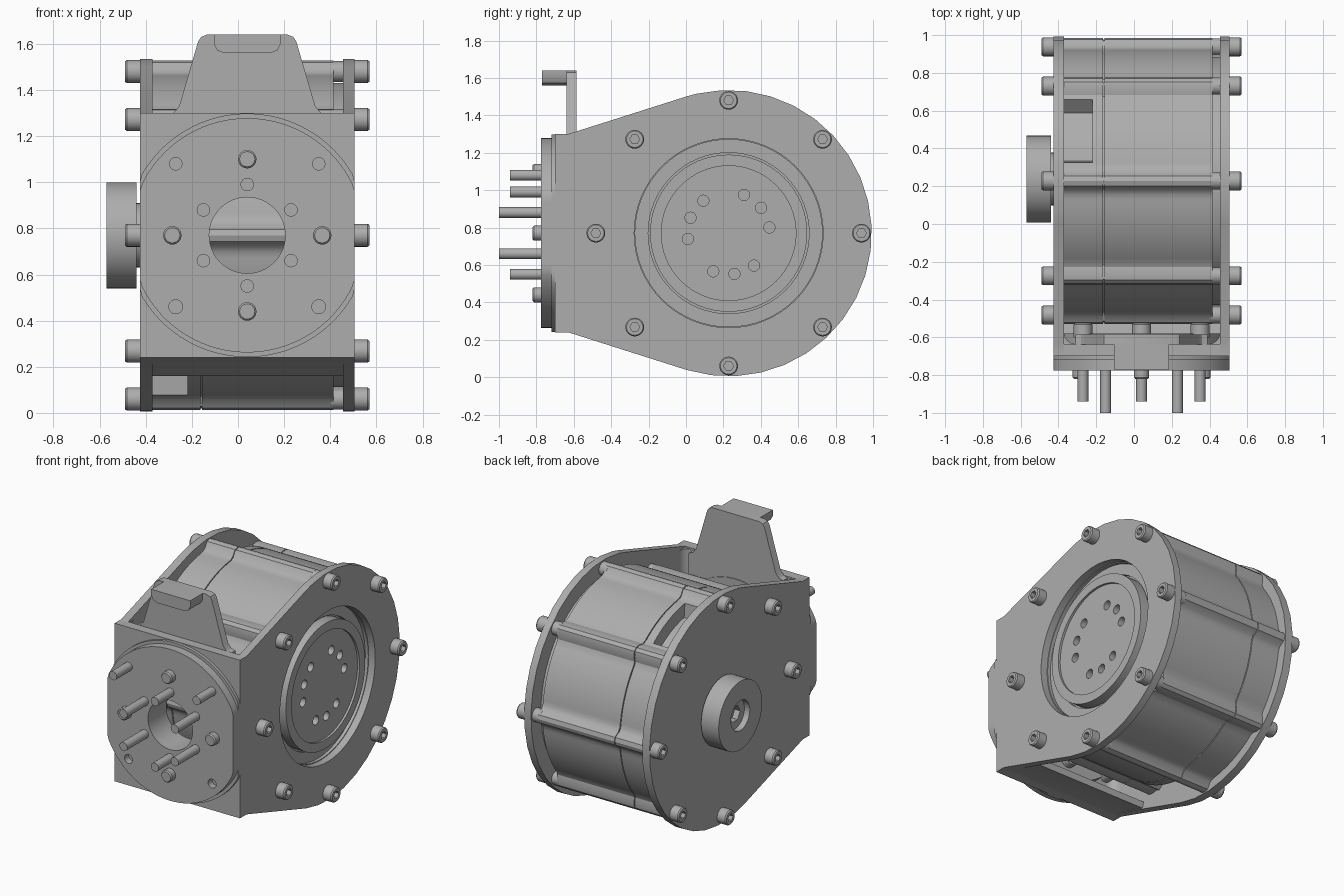
import bpy, bmesh, math
from math import sin, cos, radians, pi

if "Cube" in bpy.data.objects:
    bpy.data.objects.remove(bpy.data.objects["Cube"])

CY, CZ, CX = 0.228, 0.77, 0.04      # drum axis (y, z) and front disc axis (x)
grey = bpy.data.materials.new("machined_grey")
grey.diffuse_color = (0.42, 0.42, 0.42, 1)
grey.use_nodes = True
grey.node_tree.nodes["Principled BSDF"].inputs["Base Color"].default_value = grey.diffuse_color


def place(axis, u, v, h):
    return {"x": (h, u, v), "y": (u, h, v), "z": (u, v, h)}[axis]


def finish(name, bm):
    bmesh.ops.recalc_face_normals(bm, faces=bm.faces)
    me = bpy.data.meshes.new(name)
    bm.to_mesh(me)
    bm.free()
    me.materials.append(grey)
    ob = bpy.data.objects.new(name, me)
    bpy.context.collection.objects.link(ob)
    return ob


def prism(name, axis, pts, a, b):
    """Extrude a 2D outline along an axis."""
    bm = bmesh.new()
    lo = [bm.verts.new(place(axis, u, v, a)) for u, v in pts]
    hi = [bm.verts.new(place(axis, u, v, b)) for u, v in pts]
    bm.faces.new(lo)
    bm.faces.new(hi)
    n = len(pts)
    for i in range(n):
        j = (i + 1) % n
        bm.faces.new((lo[i], lo[j], hi[j], hi[i]))
    return finish(name, bm)


def box(name, x, y, z):
    return prism(name, "z", [(x[0], y[0]), (x[1], y[0]), (x[1], y[1]), (x[0], y[1])], *z)


def lathe(name, axis, c, prof, n=32, ring=False, hexed=()):
    """Turn (radius, height) points about an axis; listed rings become hexagons."""
    bm = bmesh.new()
    rows = []
    for k, (r, h) in enumerate(prof):
        row = []
        for i in range(n):
            t = 2 * pi * i / n
            q = r * cos(pi / 6) / cos(t % (pi / 3) - pi / 6) if k in hexed else r
            row.append(bm.verts.new(place(axis, c[0] + q * cos(t), c[1] + q * sin(t), h)))
        rows.append(row)
    pairs = list(zip(rows, rows[1:])) + ([(rows[-1], rows[0])] if ring else [])
    for p, q in pairs:
        for i in range(n):
            j = (i + 1) % n
            bm.faces.new((p[i], p[j], q[j], q[i]))
    if not ring:
        bm.faces.new(rows[0])
        bm.faces.new(rows[-1])
    return finish(name, bm)


def cyl(name, axis, c, r, a, b, n=24):
    return lathe(name, axis, c, [(r, a), (r, b)], n)


def cut(ob, cutters):
    """Subtract the cutters and remove them."""
    for c in cutters:
        m = ob.modifiers.new("cut", "BOOLEAN")
        m.operation, m.solver, m.object = "DIFFERENCE", "EXACT", c
    dg = bpy.context.evaluated_depsgraph_get()
    me = bpy.data.meshes.new_from_object(ob.evaluated_get(dg))
    ob.modifiers.clear()
    ob.data = me
    for c in cutters:
        bpy.data.objects.remove(c)


def screw(name, axis, c, base, top, r=0.05):
    """Cap screw with a hexagonal socket."""
    d = 1 if top > base else -1
    lathe(name, axis, c, [(r, base), (r, top - d * 0.008), (r - 0.006, top),
                          (r * 0.52, top), (r * 0.52, top - d * 0.03)], 24, hexed=(3, 4))


# side plates: round at the back, tapering to the front
R = 0.765
arc = [(CY + R * cos(radians(a)), CZ + R * sin(radians(a))) for a in range(-107, 108, 10)]
arc += [(CY + R * cos(radians(107)), CZ + R * sin(radians(107)))]
outline = arc + [(-0.63, 1.30), (-0.70, 1.30), (-0.70, 0.24), (-0.63, 0.24)]
prism("left_side_plate", "x", outline, -0.425, -0.37)
right = prism("right_side_plate", "x", outline, 0.455, 0.505)
cut(right, [cyl("cutter", "x", (CY, CZ), 0.505, 0.4, 0.6, 64)])

# front plate of the bracket with a central bore and filleted inner corners
front = box("front_plate", (-0.40, 0.48), (-0.70, -0.635), (0.24, 1.30))
cut(front, [cyl("cutter", "y", (CX, CZ), 0.165, -0.9, -0.4, 48)])
for side, x0, s in (("left", -0.37, 1), ("right", 0.455, -1)):
    q = [(x0 + s * 0.06 * (1 - cos(t * pi / 12)), -0.635 + 0.06 * (1 - sin(t * pi / 12)))
         for t in range(7)]
    prism(side + "_corner_fillet", "z", [(x0 - s * 0.01, -0.575)] + q +
          [(x0 + s * 0.06, -0.645), (x0 - s * 0.01, -0.645)], 0.25, 1.29)
prism("lower_lip", "x", [(-0.66, 0.24), (-0.63, 0.24), (-0.36, 0.16), (-0.35, 0.20), (-0.62, 0.28),
                         (-0.66, 0.28)], -0.38, 0.46)


# drum housing: round body with a blended rib at each screw
def housing(r0, rib, window=False):
    pts = []
    for a in range(0, 360, 2):
        d = radians((a + 22.5) % 45 - 22.5)
        off = abs(0.71 * sin(d))
        r = r0
        if off < rib:
            r = max(r0, 0.71 * cos(d) + math.sqrt(rib * rib - off * off))
        elif off < rib + 0.03:
            r = r0 + 0.015 * (1 - (off - rib) / 0.03)
        if window and (54 <= a <= 81 or 234 <= a <= 261):
            r = 0.61
        pts.append((CY + r * cos(radians(a)), CZ + r * sin(radians(a))))
    return pts


prism("housing_window_section", "x", housing(0.70, 0.047, True), -0.372, -0.22)
prism("housing_cover", "x", housing(0.70, 0.047), -0.22, -0.163)
prism("housing_seam", "x", housing(0.69, 0.04), -0.165, -0.155)
prism("housing_body", "x", housing(0.70, 0.047), -0.157, 0.415)
lathe("housing_end", "x", (CY, CZ), [(0.66, 0.41), (0.66, 0.457), (0.52, 0.457), (0.52, 0.41)],
      64, ring=True)

# screws around both plates, with their spacer ends
for i in range(8):
    a = i * pi / 4
    c = (CY + 0.71 * cos(a), CZ + 0.71 * sin(a))
    cyl("spacer", "x", c, 0.045, 0.40, 0.457)
    screw("right_screw", "x", c, 0.50, 0.57)
    screw("left_screw", "x", c, -0.42, -0.49)

# output rotor seated in a stepped recess
lathe("recess_ring", "x", (CY, CZ), [(0.53, 0.40), (0.53, 0.457), (0.50, 0.457), (0.50, 0.435),
                                     (0.43, 0.435), (0.43, 0.40)], 64, ring=True)
rotor = lathe("output_rotor", "x", (CY, CZ), [(0.42, 0.38), (0.42, 0.49), (0.36, 0.49),
                                              (0.36, 0.475)], 64)
cut(rotor, [cyl("cutter", "x", (CY + 0.22 * cos(radians(g + s)), CZ + 0.22 * sin(radians(g + s))),
                0.03, 0.43, 0.6, 20) for g in (8, 128, 248) for s in (0, 30, 60)])

# round hub on the left side
cyl("hub_collar", "x", (CY + 0.01, CZ), 0.14, -0.45, -0.42, 32)
lathe("hub", "x", (CY + 0.01, CZ), [(0.23, -0.44), (0.23, -0.57), (0.10, -0.57), (0.10, -0.53),
                                    (0.055, -0.53), (0.055, -0.49)], 48, hexed=(4, 5))


# front flange: two stacked discs trimmed to the bracket width
def trimmed(r):
    return [(CX + max(-0.465, min(0.465, r * cos(t * pi / 48))), CZ + r * sin(t * pi / 48))
            for t in range(96)]


for name, r, a, b in (("flange_step", 0.528, -0.72, -0.695), ("flange_disc", 0.508, -0.775, -0.715)):
    disc = prism(name, "y", trimmed(r), a, b)
    holes = [cyl("cutter", "y", (CX + s * 0.31, CZ - 0.31), 0.03, -0.9, -0.73) for s in (-1, 1)]
    cut(disc, holes + [cyl("cutter", "y", (CX, CZ), 0.165, -0.9, -0.5, 48)])

# backing ring and screw heads behind the front plate
lathe("backing_ring", "y", (CX, CZ), [(0.44, -0.64), (0.44, -0.58), (0.165, -0.58),
                                      (0.165, -0.64)], 48, ring=True)
for dx, dz in ((-0.31, 0.31), (0.31, 0.31), (-0.31, -0.31), (0.31, -0.31), (0, 0.33), (0, -0.33)):
    screw("rear_screw", "y", (CX + dx, CZ + dz), -0.60, -0.525)

# front bolts and dowel pins
for dx, dz in ((0, 0.33), (0, -0.33), (0.325, 0), (-0.325, 0)):
    lathe("flange_bolt", "y", (CX + dx, CZ + dz), [(0.04, -0.76), (0.04, -0.812), (0.033, -0.82)], 24)
for dx, dz, end in ((-0.31, 0.31, -0.94), (0.31, 0.31, -0.94), (0, 0.22, -0.94), (0, -0.22, -0.94),
                    (-0.19, 0.11, -1), (0.19, 0.11, -1), (-0.19, -0.11, -1), (0.19, -0.11, -1)):
    cyl("dowel_pin", "y", (CX + dx, CZ + dz), 0.029, -0.76, end, 20)

# upright tab with a rounded finger lip
half = [(0.35, 1.15), (0.35, 1.29), (0.32, 1.30), (0.295, 1.33), (0.213, 1.61), (0.20, 1.63), (0.175, 1.64)]
prism("tab", "y", [(CX + x, z) for x, z in half] + [(CX - x, z) for x, z in half[::-1]], -0.638, -0.585)
lip = [(0.145, 1.64), (0.145, 1.60), (0.13, 1.572), (0.10, 1.56)]
prism("tab_lip", "y", [(CX + x, z) for x, z in lip] + [(CX - x, z) for x, z in lip[::-1]], -0.77, -0.63)

# smooth the round surfaces, keep edges sharp
bpy.ops.object.select_all(action="DESELECT")
for ob in bpy.context.scene.objects:
    ob.select_set(True)
    bpy.context.view_layer.objects.active = ob
bpy.ops.object.shade_smooth_by_angle(angle=radians(30))
